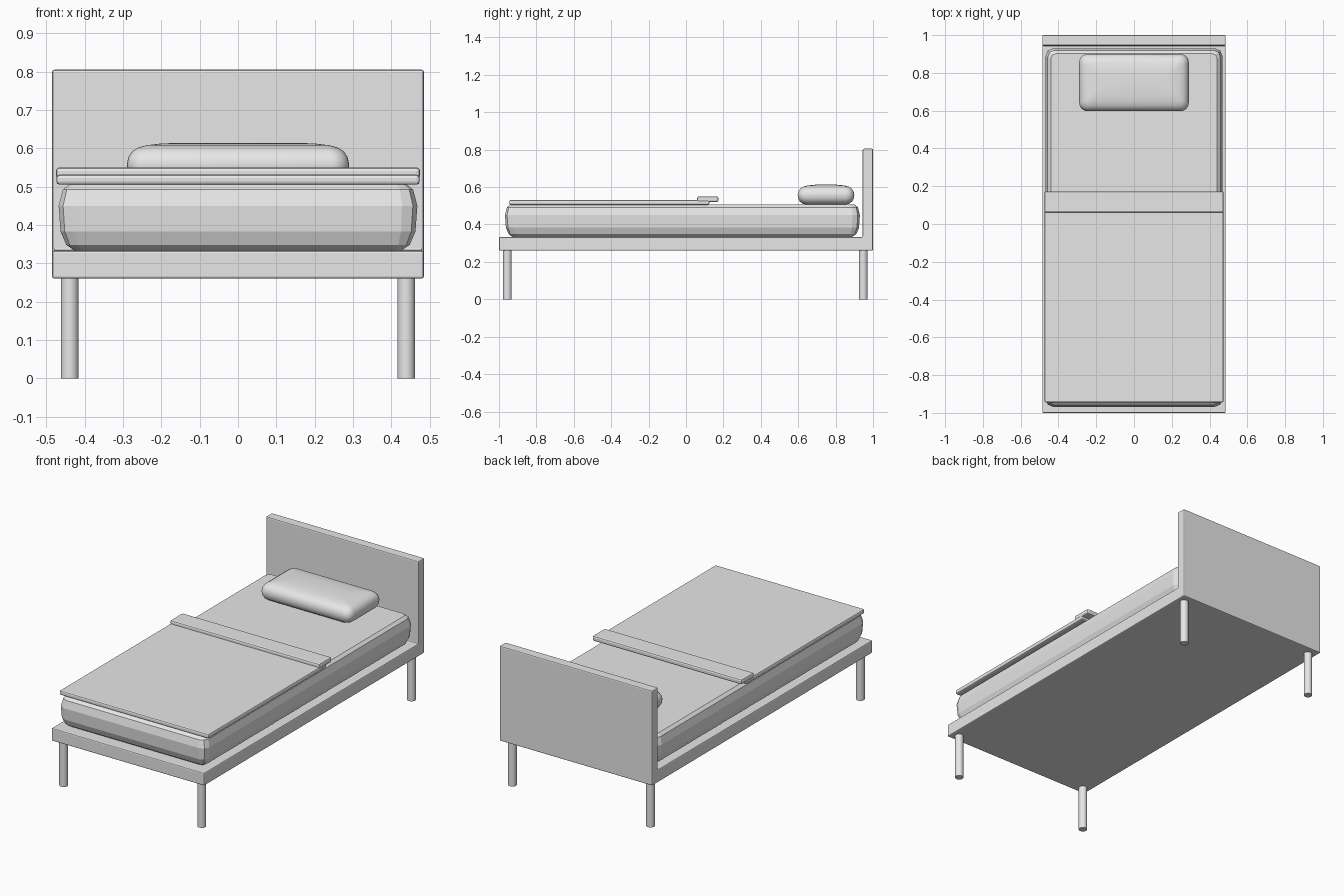
import bpy, bmesh, math

cube = bpy.data.objects.get("Cube")
if cube:
    bpy.data.objects.remove(cube, do_unlink=True)

GREY = (0.8, 0.8, 0.8, 1)
grey = bpy.data.materials.new("light grey")
grey.use_nodes = True
grey.diffuse_color = GREY
grey.node_tree.nodes["Principled BSDF"].inputs["Base Color"].default_value = GREY


def finish(name, bm, smooth_angle=None, bevel=0, segments=2):
    """Turn a bmesh into a named grey object, optionally bevelled and smoothed."""
    bmesh.ops.recalc_face_normals(bm, faces=bm.faces)
    if bevel:
        bmesh.ops.bevel(bm, geom=bm.edges[:], offset=bevel, segments=segments,
                        profile=0.5, affect='EDGES')
    mesh = bpy.data.meshes.new(name)
    bm.to_mesh(mesh)
    bm.free()
    obj = bpy.data.objects.new(name, mesh)
    bpy.context.collection.objects.link(obj)
    mesh.materials.append(grey)
    if smooth_angle:
        bpy.ops.object.select_all(action='DESELECT')
        obj.select_set(True)
        bpy.context.view_layer.objects.active = obj
        bpy.ops.object.shade_smooth_by_angle(angle=math.radians(smooth_angle))
    return obj


def side_profile(name, points, half_width, bevel):
    """Extrude a (y, z) outline across the width of the bed."""
    bm = bmesh.new()
    face = bm.faces.new([bm.verts.new((-half_width, y, z)) for y, z in points])
    new = bmesh.ops.extrude_face_region(bm, geom=[face])["geom"]
    verts = [v for v in new if isinstance(v, bmesh.types.BMVert)]
    bmesh.ops.translate(bm, verts=verts, vec=(2 * half_width, 0, 0))
    return finish(name, bm, bevel=bevel)


def slab(name, y0, y1, z0, z1, half_width, bevel):
    return side_profile(name, [(y0, z0), (y1, z0), (y1, z1), (y0, z1)], half_width, bevel)


def cushion(name, half_x, y0, y1, radius, steps, rings, smooth_angle=None):
    """Loft rounded rectangles; each ring is (height, inset from the outline)."""
    bm = bmesh.new()
    mid, half_y = (y0 + y1) / 2, (y1 - y0) / 2
    loops = []
    for z, inset in rings:
        r = max(radius - inset * 0.5, radius * 0.4)
        loop = []
        for corner, (sx, sy) in enumerate([(1, 1), (-1, 1), (-1, -1), (1, -1)]):
            for i in range(steps + 1):
                a = (corner + i / steps) * math.pi / 2
                loop.append(bm.verts.new((sx * (half_x - inset - r) + r * math.cos(a),
                                          mid + sy * (half_y - inset - r) + r * math.sin(a), z)))
        loops.append(loop)
    for low, high in zip(loops, loops[1:]):
        for i in range(len(low)):
            j = (i + 1) % len(low)
            bm.faces.new((low[i], low[j], high[j], high[i]))
    bm.faces.new(loops[0][::-1])
    bm.faces.new(loops[-1])
    return finish(name, bm, smooth_angle)


# Base platform and headboard in one L-shaped piece
side_profile("bed_frame", [(-1, 0.26), (1, 0.26), (1, 0.805), (0.945, 0.805),
                           (0.945, 0.333), (-1, 0.333)], 0.485, 0.006)

# Mattress with faceted, bulging sides
cushion("mattress", 0.468, -0.968, 0.93, 0.04, 2,
        [(0.333, 0.042), (0.348, 0.02), (0.383, 0.005), (0.45, 0),
         (0.492, 0.011), (0.506, 0.028)])

# Blanket and its folded edge
slab("blanket", -0.945, 0.125, 0.505, 0.531, 0.474, 0.008)
slab("blanket_fold", 0.06, 0.173, 0.52, 0.55, 0.475, 0.009)

# Pillow with a softly domed top
cushion("pillow", 0.29, 0.597, 0.9, 0.045, 6,
        [(0.505, 0.05), (0.511, 0.028), (0.522, 0.012), (0.538, 0.003), (0.558, 0),
         (0.577, 0.004), (0.592, 0.014), (0.602, 0.03), (0.608, 0.052),
         (0.612, 0.085), (0.614, 0.125)], 60)

# Four round legs
for end, y in (("front", -0.955), ("back", 0.948)):
    for side, x in (("left", 0.439), ("right", -0.439)):
        bm = bmesh.new()
        bmesh.ops.create_cone(bm, cap_ends=True, segments=24, radius1=0.023,
                              radius2=0.023, depth=0.265)
        bmesh.ops.translate(bm, verts=bm.verts, vec=(x, y, 0.1325))
        finish(f"{end}_{side}_leg", bm, 40)
